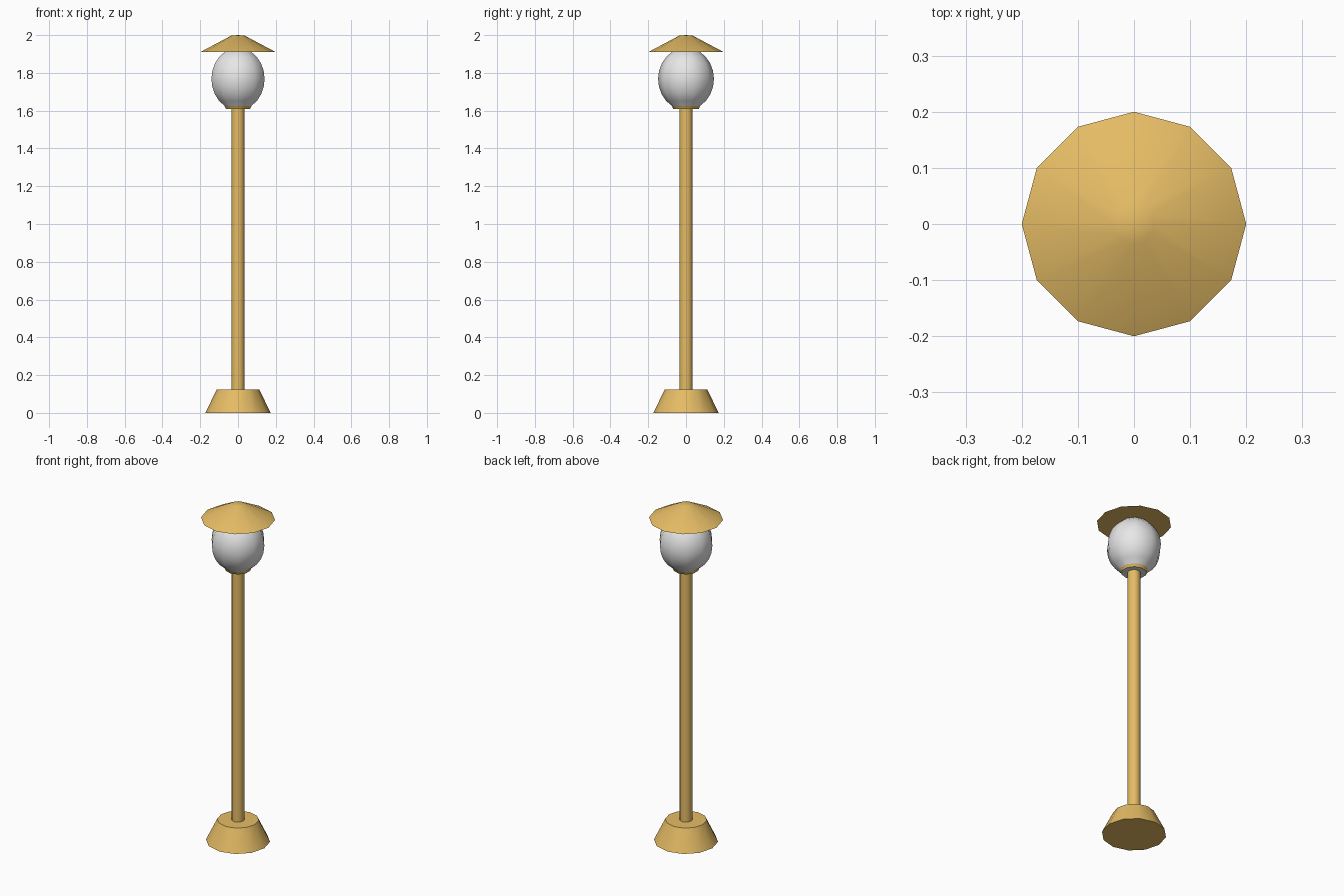
import bpy, bmesh, math

cube = bpy.data.objects.get("Cube")
if cube:
    bpy.data.objects.remove(cube)


def material(name, rgb):
    m = bpy.data.materials.new(name)
    m.use_nodes = True
    m.diffuse_color = (*rgb, 1)
    m.node_tree.nodes["Principled BSDF"].inputs["Base Color"].default_value = (*rgb, 1)
    return m


gold = material("warm_gold", (0.78, 0.5, 0.13))
white = material("lamp_white", (0.8, 0.8, 0.8))


def lathe(name, profile, sides, mats, band=None, angle=40):
    """Turn (radius, z) points, listed bottom to top, into a closed solid."""
    bm = bmesh.new()
    rings = []
    for r, z in profile:
        if r == 0:
            rings.append([bm.verts.new((0, 0, z))] * sides)
            continue
        turns = [math.pi / 2 + math.tau * i / sides for i in range(sides)]
        rings.append([bm.verts.new((r * math.cos(a), r * math.sin(a), z)) for a in turns])
    for k, (low, high) in enumerate(zip(rings, rings[1:])):
        for i in range(sides):
            j = (i + 1) % sides
            corners = list(dict.fromkeys((low[i], low[j], high[j], high[i])))
            face = bm.faces.new(corners)
            face.material_index = 1 if k == band else 0
    # Close open ends
    if profile[0][0]:
        bm.faces.new(rings[0][::-1])
    if profile[-1][0]:
        bm.faces.new(rings[-1])
    bmesh.ops.recalc_face_normals(bm, faces=bm.faces[:])
    mesh = bpy.data.meshes.new(name)
    bm.to_mesh(mesh)
    bm.free()
    for m in mats:
        mesh.materials.append(m)
    obj = bpy.data.objects.new(name, mesh)
    bpy.context.collection.objects.link(obj)
    bpy.ops.object.select_all(action='DESELECT')
    obj.select_set(True)
    bpy.context.view_layer.objects.active = obj
    bpy.ops.object.shade_smooth_by_angle(angle=math.radians(angle))
    return obj


# Flared foot and post
lathe("base", [(0.173, 0), (0.112, 0.125)], 12, [gold])
lathe("post", [(0.035, 0.12), (0.035, 1.63)], 12, [gold])

# Globe with a narrow gold collar around its cut-off bottom
RADIUS, HALF_HEIGHT, MIDDLE = 0.148, 0.165, 1.768
globe = [(0.068, 1.61), (0.075, 1.626)]
for step in range(-4, 7):
    a = math.radians(step * 15 + 15 if step < 5 else 75 + (step - 4) * 7.5)
    if step == 6:
        globe.append((0, MIDDLE + HALF_HEIGHT))
    else:
        globe.append((RADIUS * math.cos(a), MIDDLE + HALF_HEIGHT * math.sin(a)))
lathe("globe", globe, 10, [white, gold], band=0, angle=50)

# Shallow conical shade with a blunt tip
lathe("shade", [(0.2, 1.91), (0.036, 1.997), (0, 2.0)], 12, [gold])
